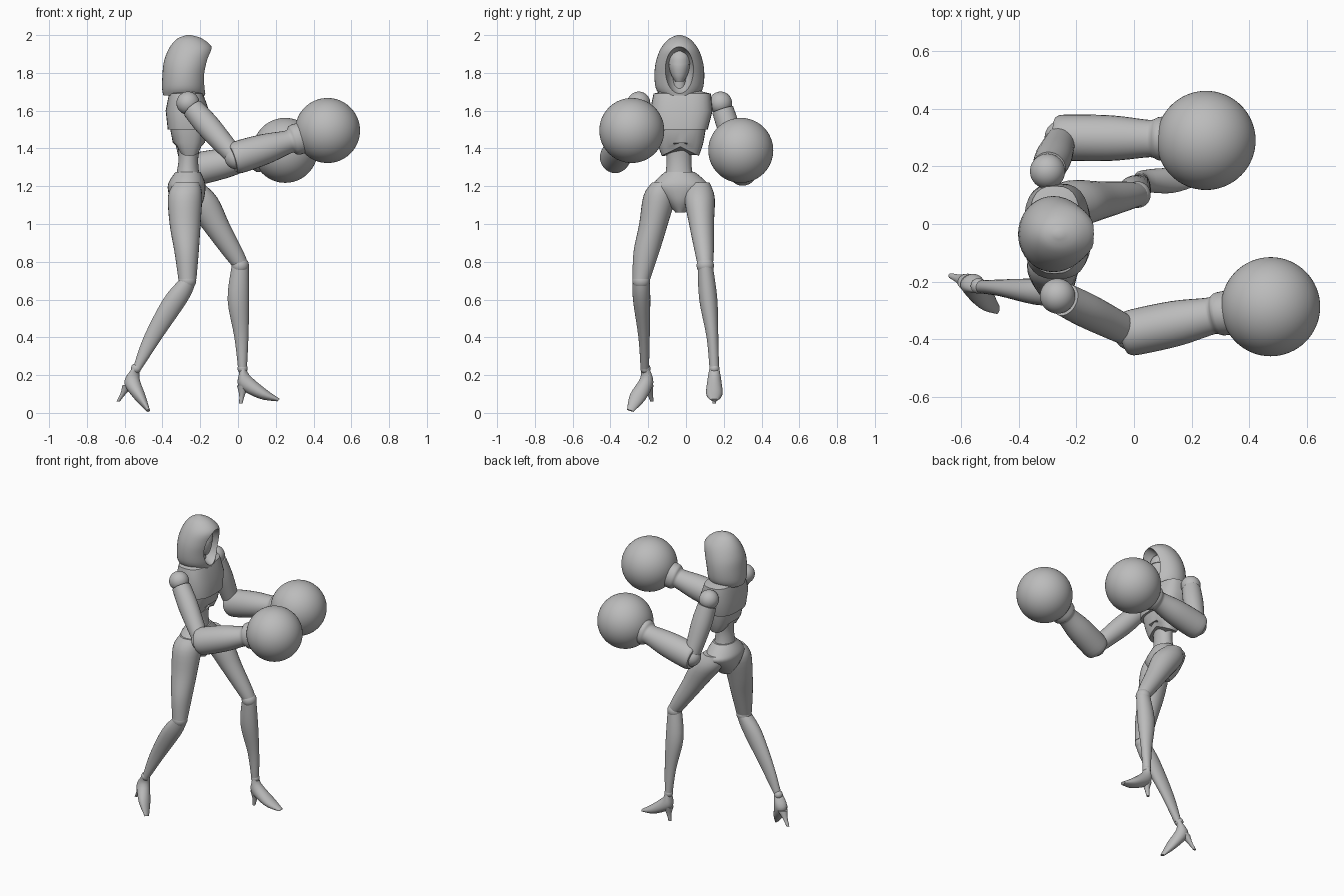
import bpy
import bmesh
import math
from mathutils import Vector

default_cube = bpy.data.objects.get("Cube")
if default_cube:
    bpy.data.objects.remove(default_cube, do_unlink=True)

# Single plain grey for the whole mannequin
grey = bpy.data.materials.new("plain_grey")
grey.use_nodes = True
grey.diffuse_color = (0.5, 0.5, 0.5, 1)
grey.node_tree.nodes["Principled BSDF"].inputs["Base Color"].default_value = grey.diffuse_color

UP = (0, 0, 1)
FORWARD = (1, 0, 0)
parts = []


def add_object(name, bm):
    """Turn a bmesh into a named, coloured object."""
    bmesh.ops.recalc_face_normals(bm, faces=bm.faces)
    mesh = bpy.data.meshes.new(name)
    bm.to_mesh(mesh)
    bm.free()
    mesh.materials.append(grey)
    obj = bpy.data.objects.new(name, mesh)
    bpy.context.collection.objects.link(obj)
    parts.append(obj)
    return obj


def catmull(a, b, c, d, t):
    return (2 * b + (c - a) * t + (2 * a - 5 * b + 4 * c - d) * t ** 2
            + (3 * b - a - 3 * c + d) * t ** 3) / 2


def refine(rings, steps):
    """Insert smooth in-between rings."""
    padded = [rings[0]] + rings + [rings[-1]]
    result = []
    for i in range(len(rings) - 1):
        window = padded[i:i + 4]
        for s in range(steps):
            result.append([catmull(*values, s / steps) for values in zip(*window)])
    return result + [rings[-1]]


def loft(name, rings, normal=UP, steps=4, sides=28, boxy=1.0):
    """Skin a row of ellipses (x, y, z, depth radius, side radius)."""
    n = Vector(normal).normalized()
    side = Vector((0, 1, 0))
    side = (side - n * side.dot(n)).normalized()
    depth = side.cross(n)
    bm = bmesh.new()
    loops = []
    for x, y, z, r_depth, r_side in refine(rings, steps):
        loop = []
        for k in range(sides):
            angle = math.tau * k / sides
            c, s = math.cos(angle), math.sin(angle)
            c = math.copysign(abs(c) ** boxy, c)
            s = math.copysign(abs(s) ** boxy, s)
            loop.append(bm.verts.new(Vector((x, y, z)) + depth * c * r_depth + side * s * r_side))
        loops.append(loop)
    for low, high in zip(loops, loops[1:]):
        for k in range(sides):
            j = (k + 1) % sides
            bm.faces.new((low[k], low[j], high[j], high[k]))
    bm.faces.new(loops[0])
    bm.faces.new(loops[-1])
    return add_object(name, bm)


def ball(name, centre, radius, scale=(1, 1, 1), detail=24):
    bm = bmesh.new()
    bmesh.ops.create_uvsphere(bm, u_segments=2 * detail, v_segments=detail, radius=radius)
    bmesh.ops.scale(bm, vec=scale, verts=bm.verts)
    bmesh.ops.translate(bm, vec=centre, verts=bm.verts)
    return add_object(name, bm)


# Hood with an almond opening scooped out of its front
hood = loft("hood", [
    (-.285, -.035, 1.68, .11, .1), (-.285, -.035, 1.72, .117, .125),
    (-.28, -.035, 1.79, .12, .132), (-.268, -.035, 1.86, .124, .124),
    (-.25, -.035, 1.93, .115, .098), (-.255, -.035, 1.98, .068, .055),
    (-.26, -.035, 2, .012, .01)], sides=40)
scoop = ball("hood_scoop", (-.11, -.035, 1.81), 1, (.16, .082, .13))
scoop.hide_render = True
cut = hood.modifiers.new("opening", "BOOLEAN")
cut.operation = "DIFFERENCE"
cut.solver = "EXACT"
cut.object = scoop
bpy.context.view_layer.objects.active = hood
hood.select_set(True)
bpy.ops.object.modifier_apply(modifier=cut.name)
parts.remove(scoop)
bpy.data.objects.remove(scoop, do_unlink=True)

# Masked face and neck
loft("face", [
    (-.225, -.035, 1.755, .025, .022), (-.235, -.035, 1.79, .05, .043),
    (-.245, -.035, 1.85, .066, .058), (-.255, -.035, 1.92, .05, .045)])
loft("brow_visor", [
    (-.243, -.035, 1.845, .07, .061), (-.246, -.035, 1.88, .068, .059),
    (-.252, -.035, 1.905, .06, .052)])
loft("neck", [(-.27, -.035, 1.62, .045, .05), (-.255, -.035, 1.7, .032, .035),
              (-.25, -.035, 1.8, .035, .035)])

# Chest shell over a rib shell whose front edge rises to a notch
loft("chest", [
    (-.26, -.03, 1.5, .112, .145), (-.268, -.025, 1.6, .115, .166),
    (-.275, -.02, 1.69, .09, .152), (-.275, -.025, 1.71, .055, .075)],
    steps=1, boxy=.72)
ribs = loft("ribs", [
    (-.257, -.03, 1.36, .056, .098), (-.26, -.03, 1.43, .085, .122),
    (-.26, -.03, 1.54, .104, .14)], steps=2, boxy=.78)
for vert in ribs.data.vertices:
    if vert.co.z < 1.42:
        vert.co.z += .05 * max(0, 1 - abs(vert.co.y + .03) / .1)

# Waist column and hip shell
loft("waist", [(-.265, -.035, 1.2, .075, .09), (-.265, -.037, 1.28, .058, .07),
               (-.262, -.037, 1.36, .052, .066), (-.26, -.033, 1.46, .065, .08)])
loft("pelvis", [
    (-.265, -.03, 1.06, .045, .025), (-.27, -.03, 1.12, .085, .08),
    (-.272, -.028, 1.19, .1, .15), (-.27, -.03, 1.23, .092, .13),
    (-.265, -.033, 1.275, .066, .08)])

# Right leg, stretched back
loft("right_thigh", [
    (-.27, -.13, 1.22, .065, .05), (-.28, -.14, 1.15, .09, .085),
    (-.28, -.172, 1, .082, .076), (-.272, -.21, .85, .064, .068),
    (-.268, -.236, .71, .048, .047)])
loft("right_shin", [
    (-.268, -.237, .7, .047, .045), (-.33, -.235, .6, .067, .046),
    (-.45, -.222, .4, .05, .03), (-.535, -.218, .23, .023, .022)])
ball("right_knee", (-.268, -.237, .7), .047)

# Left leg, stepping forward
loft("left_thigh", [
    (-.25, .07, 1.22, .06, .055), (-.21, .072, 1.14, .1, .08),
    (-.125, .082, 1, .08, .066), (-.03, .097, .85, .06, .05),
    (.012, .102, .78, .045, .04)])
loft("left_shin", [
    (.012, .102, .78, .045, .04), (.002, .118, .6, .057, .048),
    (.018, .14, .4, .037, .031), (.024, .15, .23, .023, .025)])
ball("left_knee", (.012, .102, .78), .046)


def shoe(side, ankle, instep, sole, toe, spike):
    """High-heeled foot running from ankle to toe, plus its heel."""
    points = (ankle, instep, sole, toe)
    radii = ((.026, .026), (.042, .037), (.031, .043), (.009, .018))
    direction = Vector(toe) - Vector(ankle)
    loft(side + "_foot", [p + r for p, r in zip(points, radii)], direction)
    back = Vector(instep).lerp(Vector(spike), .2)
    middle = back.lerp(Vector(spike), .5)
    loft(side + "_heel", [(*back, .035, .03), (*middle, .016, .016), (*spike, .009, .009)])
    ball(side + "_ankle", ankle, .027, detail=12)


shoe("left", (.024, .15, .235), (.032, .15, .17), (.13, .15, .1),
     (.215, .15, .068), (.015, .15, .05))
shoe("right", (-.54, -.215, .235), (-.562, -.208, .17), (-.52, -.255, .085),
     (-.475, -.295, .012), (-.635, -.18, .06))


def arm(side, shoulder, elbow, cuff, glove):
    """Shoulder joint, upper arm, flared forearm and round glove."""
    s, e, c, g = (Vector(p) for p in (shoulder, elbow, cuff, glove))
    ball(side + "_shoulder", s, .061)
    loft(side + "_upper_arm", [
        (*s.lerp(e, .1), .058, .058), (*s.lerp(e, .4), .064, .06),
        (*s.lerp(e, .75), .056, .055), (*e, .048, .05)], e - s)
    ball(side + "_elbow", e, .06)
    start = e - (c - e) * .06
    loft(side + "_forearm", [
        (*start, .07, .072), (*e.lerp(c, .04), .086, .08), (*e.lerp(c, .5), .08, .079),
        (*e.lerp(c, .85), .063, .066), (*e.lerp(c, .93), .064, .066),
        (*c, .082, .076), (*c.lerp(g, .4), .08, .078)], c - e)
    ball(side + "_glove", g, .172, detail=32)


arm("right", (-.265, -.25, 1.64), (-.01, -.378, 1.35), (.3, -.312, 1.445), (.474, -.287, 1.495))
arm("left", (-.3, .183, 1.64), (-.25, .3, 1.285), (.09, .296, 1.355), (.25, .29, 1.39))

# Smooth shading with crisp shell edges
bpy.ops.object.select_all(action="DESELECT")
for part in parts:
    part.select_set(True)
bpy.context.view_layer.objects.active = hood
bpy.ops.object.shade_smooth_by_angle(angle=math.radians(38))
